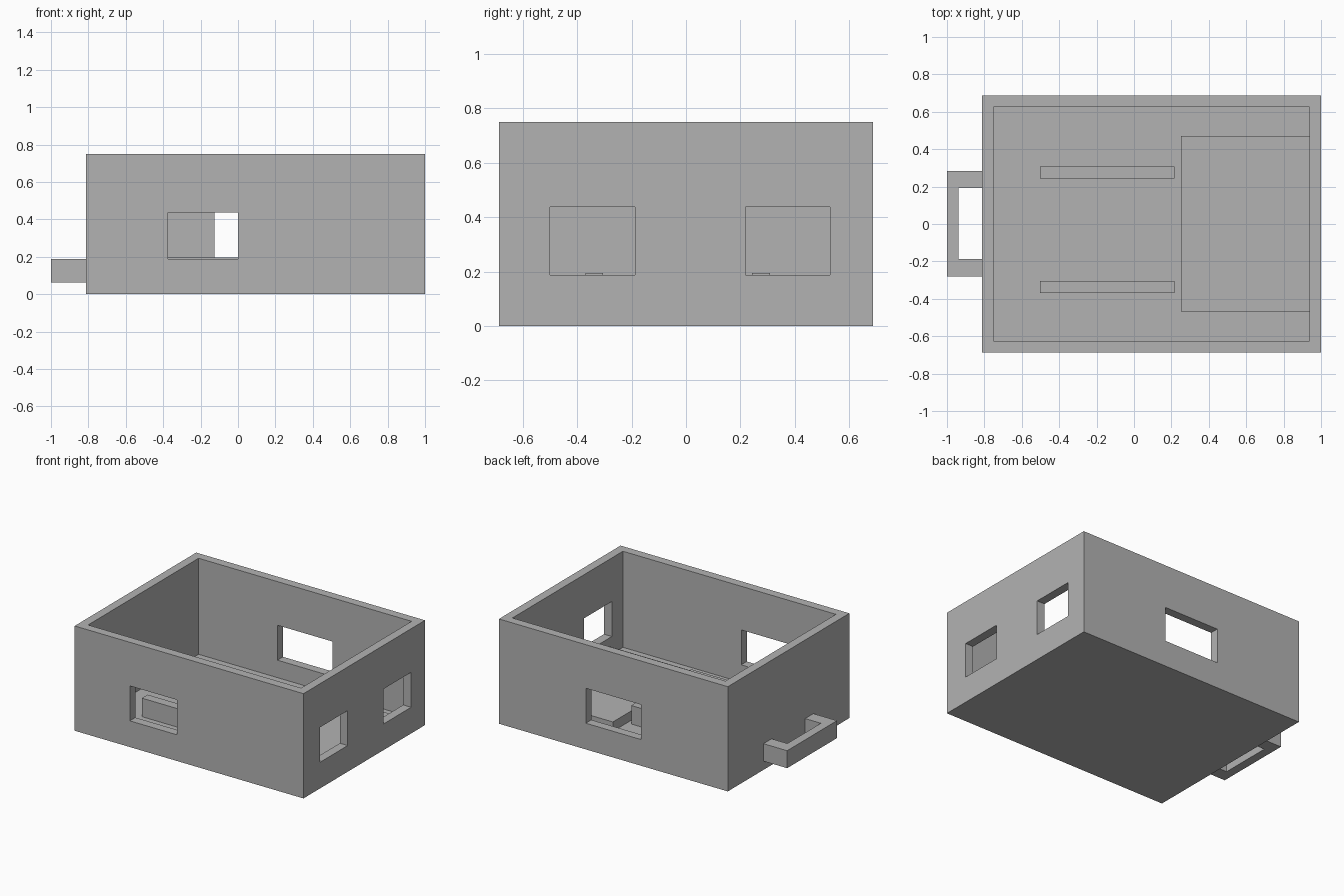
import bpy
import bmesh
from mathutils import Matrix, Vector

cube = bpy.data.objects.get("Cube")
if cube:
    bpy.data.objects.remove(cube, do_unlink=True)

grey = bpy.data.materials.new("plain grey")
grey.use_nodes = True
colour = (0.45, 0.45, 0.45, 1)
grey.diffuse_color = colour
grey.node_tree.nodes["Principled BSDF"].inputs["Base Color"].default_value = colour


def box(name, x, y, z):
    """Box spanning the given (low, high) ranges."""
    low, high = (Vector(c) for c in zip(x, y, z))
    bm = bmesh.new()
    bmesh.ops.create_cube(bm, size=1, matrix=Matrix.LocRotScale(
        (low + high) / 2, None, high - low))
    mesh = bpy.data.meshes.new(name)
    bm.to_mesh(mesh)
    bm.free()
    mesh.materials.append(grey)
    obj = bpy.data.objects.new(name, mesh)
    bpy.context.collection.objects.link(obj)
    return obj


def cut(target, *ranges):
    """Cut a box-shaped opening, then discard the cutter."""
    cutter = box("cutter", *ranges)
    cutter.hide_render = True
    mod = target.modifiers.new("opening", "BOOLEAN")
    mod.operation = "DIFFERENCE"
    mod.solver = "EXACT"
    mod.object = cutter
    bpy.context.view_layer.objects.active = target
    bpy.ops.object.modifier_apply(modifier=mod.name)
    bpy.data.objects.remove(cutter, do_unlink=True)


wall = 0.0625
left, right, half = -0.8125, 1.0, 0.6875
window_z = (0.1875, 0.4375)

# Open-topped case
case = box("case", (left, right), (-half, half), (0, 0.75))
cut(case, (left + wall, right - wall), (wall - half, half - wall), (wall, 1))

# Windows: one in the front, one in the back, two in the side
cut(case, (-0.375, 0), (-0.8, -0.55), window_z)
cut(case, (-0.125, 0.3125), (0.55, 0.8), window_z)
for y in ((-0.5, -0.1875), (0.2188, 0.53)):
    cut(case, (0.85, 1.1), y, window_z)

# Low platform and two rails on the floor
box("platform", (0.25, right - wall), (-0.467, 0.47), (wall, 0.13))
for name, y in (("front_rail", -0.3375), ("back_rail", 0.276)):
    box(name, (-0.502, 0.217), (y - 0.0325, y + 0.0325), (wall, 0.195))

# U-shaped handle
handle = box("handle", (-1, left), (-0.28, 0.284), (wall, 0.1875))
cut(handle, (wall - 1, -0.7), (-0.187, 0.192), (0, 0.3))
